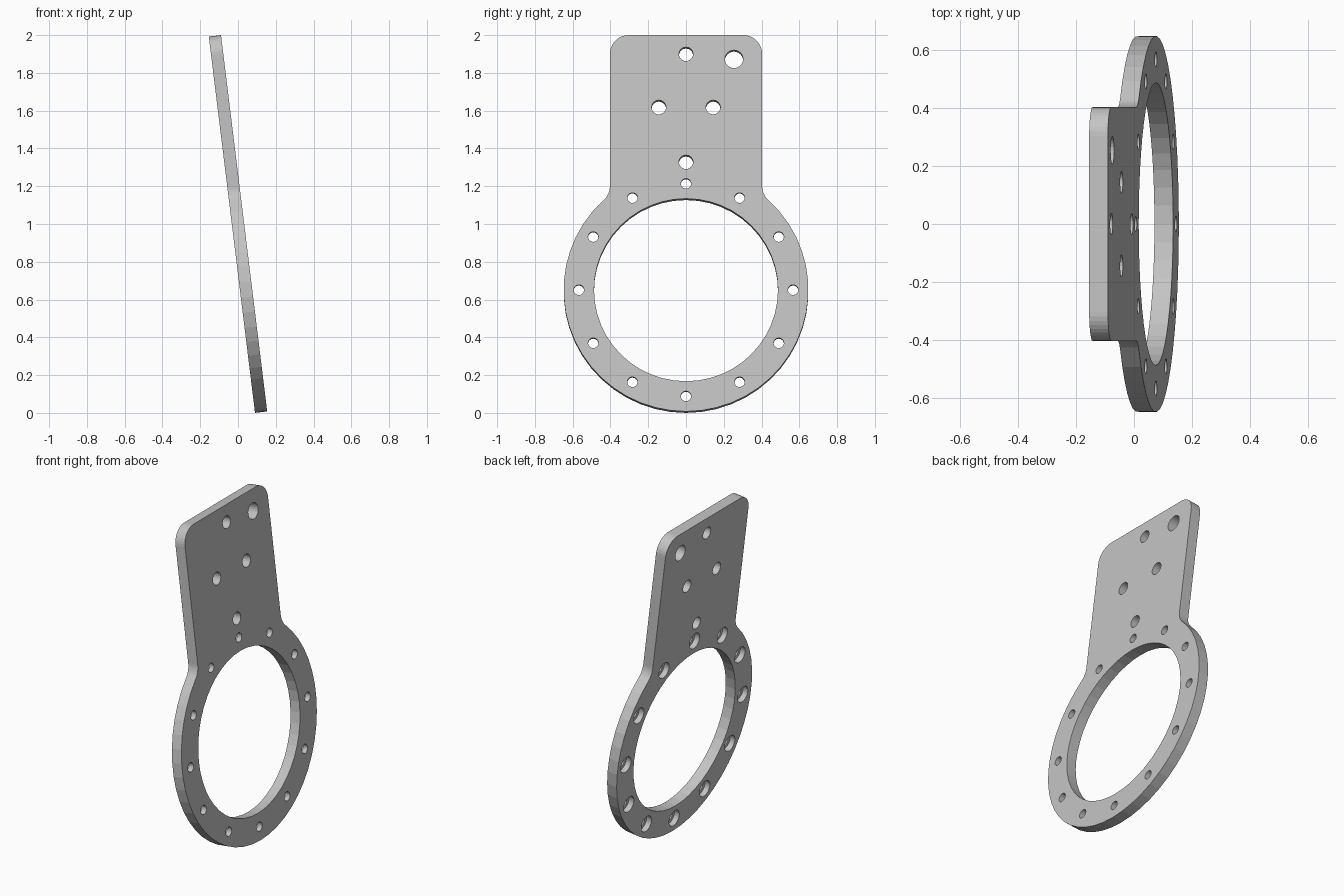
import bpy
import bmesh
from math import sin, cos, pi, radians, atan2, sqrt
from mathutils import Matrix, Vector

cube = bpy.data.objects.get("Cube")
if cube:
    bpy.data.objects.remove(cube, do_unlink=True)

# Plate dimensions, measured from the ring centre in the plate's own plane
TILT = radians(7)
THICK = 0.065
RING, BORE, BOLTS = 0.648, 0.487, 0.567
HALF_WIDTH, FILLET, CORNER = 0.403, 0.1, 0.1
LENGTH = (2 - THICK * sin(TILT)) / cos(TILT)
TOP = LENGTH - RING


def arc(cy, cv, r, start, end, steps):
    return [(cy + r * cos(start + (end - start) * i / steps),
             cv + r * sin(start + (end - start) * i / steps))
            for i in range(steps + 1)]


def circle(cy, cv, r, steps):
    return arc(cy, cv, r, 0, 2 * pi, steps)[:-1]


def add_loop(bm, points, depth):
    verts = [bm.verts.new((depth, y, v)) for y, v in points]
    for a, b in zip(verts, verts[1:] + verts[:1]):
        bm.edges.new((a, b))
    return verts


def loop_edges(bm, loops):
    return [bm.edges.get((a, b)) for l in loops for a, b in zip(l, l[1:] + l[:1])]


def bridge(bm, first, second):
    n = len(first)
    for i in range(n):
        j = (i + 1) % n
        bm.faces.new((first[i], first[j], second[j], second[i]))


# Outline: ring, fillet into the tab, rounded top corner, then mirrored
fillet_v = sqrt((RING + FILLET) ** 2 - (HALF_WIDTH + FILLET) ** 2)
meet = atan2(fillet_v, HALF_WIDTH + FILLET)
half = arc(0, 0, RING, -pi / 2, meet, 19)
half += arc(HALF_WIDTH + FILLET, fillet_v, FILLET, pi + meet, pi, 6)[1:]
half += arc(HALF_WIDTH - CORNER, TOP - CORNER, CORNER, 0, pi / 2, 10)
outline = half + [(-y, v) for y, v in reversed(half[1:])]

# Straight through openings: bore and tab holes
through = [outline, circle(0, 0, BORE, 48)]
for y, v, r in [(0, 1.258, 0.037), (0.254, 1.231, 0.048), (0.144, 0.974, 0.038),
                (-0.144, 0.974, 0.038), (0, 0.682, 0.037)]:
    through.append(circle(y, v, r, 24))

bm = bmesh.new()
front, back = [], []
for points in through:
    a, b = add_loop(bm, points, THICK / 2), add_loop(bm, points, -THICK / 2)
    bridge(bm, a, b)
    front.append(a)
    back.append(b)

# Counterbored bolt circle
for i in range(12):
    y, v = BOLTS * sin(i * pi / 6), BOLTS * cos(i * pi / 6)
    small, large = circle(y, v, 0.027, 24), circle(y, v, 0.049, 24)
    rings = [add_loop(bm, small, THICK / 2), add_loop(bm, small, 0),
             add_loop(bm, large, 0), add_loop(bm, large, -THICK / 2)]
    for a, b in zip(rings, rings[1:]):
        bridge(bm, a, b)
    front.append(rings[0])
    back.append(rings[-1])

# Flat faces with the openings left free
for loops, side in ((front, 1), (back, -1)):
    bmesh.ops.triangle_fill(bm, edges=loop_edges(bm, loops),
                            use_beauty=True, normal=Vector((side, 0, 0)))
bmesh.ops.recalc_face_normals(bm, faces=bm.faces[:])

# Lean the plate and stand it on the floor
bm.transform(Matrix.Translation((0, 0, 1)) @ Matrix.Rotation(-TILT, 4, 'Y')
             @ Matrix.Translation((0, 0, RING - LENGTH / 2)))

mesh = bpy.data.meshes.new("mounting_plate")
bm.to_mesh(mesh)
bm.free()
plate = bpy.data.objects.new("mounting_plate", mesh)
bpy.context.collection.objects.link(plate)

# Plain grey finish
grey = bpy.data.materials.new("light_grey")
grey.use_nodes = True
colour = (0.55, 0.55, 0.55, 1)
grey.diffuse_color = colour
grey.node_tree.nodes["Principled BSDF"].inputs["Base Color"].default_value = colour
mesh.materials.append(grey)
